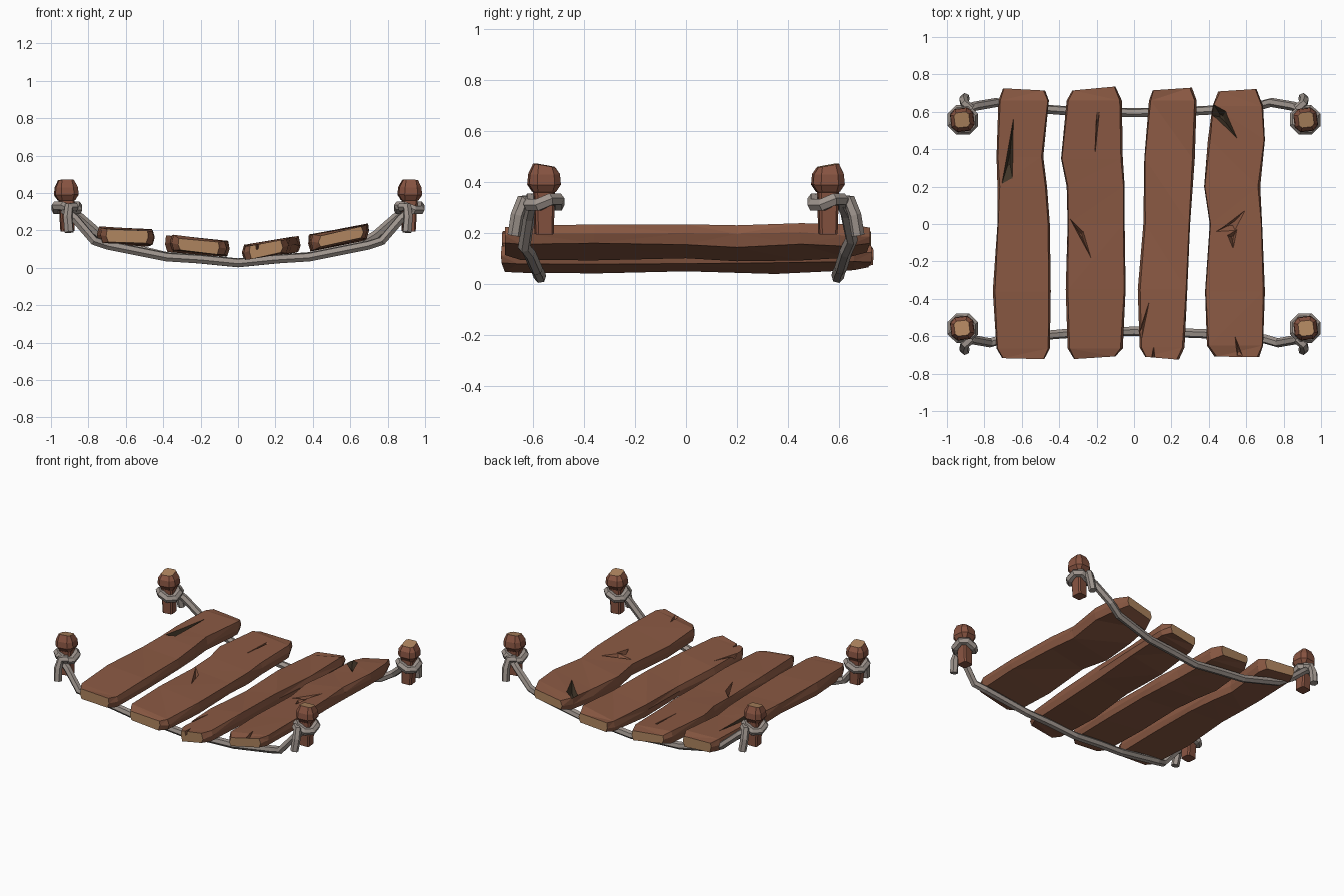
import bpy, bmesh, math, random
from mathutils import Vector, Matrix

if "Cube" in bpy.data.objects:
    bpy.data.objects.remove(bpy.data.objects["Cube"])

random.seed(4)


def material(name, rgb):
    m = bpy.data.materials.new(name)
    m.diffuse_color = (*rgb, 1)
    m.use_nodes = True
    m.node_tree.nodes["Principled BSDF"].inputs["Base Color"].default_value = m.diffuse_color
    return m


WOOD = material("brown wood", (0.255, 0.1, 0.056))
GRAIN = material("cut end grain", (0.43, 0.235, 0.115))
DARK = material("dark crack", (0.05, 0.034, 0.02))
POST = material("reddish post wood", (0.245, 0.088, 0.053))
ROPE = material("grey rope", (0.34, 0.295, 0.265))


def make_object(name, bm, mats):
    bmesh.ops.recalc_face_normals(bm, faces=bm.faces)
    me = bpy.data.meshes.new(name)
    bm.to_mesh(me)
    bm.free()
    for m in mats:
        me.materials.append(m)
    ob = bpy.data.objects.new(name, me)
    bpy.context.collection.objects.link(ob)
    return ob


def skin(bm, rings):
    """Join rings of points into a closed, capped solid."""
    rows = [[bm.verts.new(p) for p in r] for r in rings]
    n = len(rows[0])
    for a, b in zip(rows, rows[1:]):
        for i in range(n):
            j = (i + 1) % n
            bm.faces.new((a[i], a[j], b[j], b[i]))
    bm.faces.new(rows[0])
    bm.faces.new(rows[-1])


# ---- planks: outline stations (y, left x, right x) ----
def plank(name, top, slope, stations, cracks):
    cx = sum(l + r for _, l, r in stations) / (2 * len(stations))
    thick, rings = 0.083, []
    for k, (y, l, r) in enumerate(stations):
        end = k in (0, len(stations) - 1)
        d = 0.009 if end else 0.0
        e, g = random.uniform(0.003, 0.014), random.uniform(0.003, 0.014)
        skew = random.uniform(-0.012, 0.012) if end else 0
        section = [(l + 0.012, -thick + d), (l, -thick * 0.5), (l + e, -d),
                   (r - g, -d), (r, -thick * 0.5), (r - 0.012, -thick + d)]
        rings.append([(x, y + skew * (x - cx) / 0.1,
                       top + slope * (x - cx) + z + random.uniform(-0.007, 0.007))
                      for x, z in section])
    bm = bmesh.new()
    skin(bm, rings)
    bmesh.ops.recalc_face_normals(bm, faces=bm.faces)
    for f in bm.faces:
        f.material_index = 1 if abs(f.normal.y) > 0.75 else 0
    bmesh.ops.triangulate(bm, faces=[f for f in bm.faces if len(f.verts) == 4])
    ob = make_object(name, bm, (WOOD, GRAIN, DARK))

    # wedge shaped cracks cut into the top
    for mat, outline in cracks:
        c = sum((Vector(p) for p in outline), Vector((0, 0))) / len(outline)
        cut = bmesh.new()
        skin(cut, [[(*(c + (Vector(p) - c) * s), top + slope * (p[0] - cx) + h)
                    for p in outline] for s, h in ((0.25, -0.04), (1.6, 0.03))])
        for f in cut.faces:
            f.material_index = mat
        cutter = make_object("crack_cutter", cut, (WOOD, GRAIN, DARK))
        cutter.hide_render = True
        mod = ob.modifiers.new("crack", 'BOOLEAN')
        mod.operation, mod.solver, mod.object = 'DIFFERENCE', 'EXACT', cutter
        bpy.context.view_layer.objects.active = ob
        bpy.ops.object.modifier_apply(modifier=mod.name)
        bpy.data.objects.remove(cutter)


plank("plank_1", 0.21, -0.07,
      [(-.72, -.705, -.48), (-.665, -.735, -.45), (-.36, -.755, -.445), (0, -.73, -.45),
       (.2, -.73, -.465), (.36, -.735, -.485), (.66, -.725, -.455), (.72, -.70, -.475)],
      [(2, ((-.645, .56), (-.705, .22), (-.65, .25)))])
plank("plank_2", 0.16, -0.08,
      [(-.715, -.32, -.10), (-.665, -.355, -.06), (-.35, -.365, -.045), (0, -.355, -.05),
       (.2, -.36, -.05), (.35, -.39, -.06), (.66, -.36, -.065), (.725, -.33, -.10)],
      [(0, ((-.35, .04), (-.27, -.04), (-.23, -.18))), (0, ((-.185, .6), (-.2, .6), (-.21, .36)))])
plank("plank_3", 0.143, 0.15,
      [(-.72, .06, .24), (-.66, .03, .27), (-.35, .02, .285), (0, .05, .30),
       (.35, .055, .325), (.66, .08, .335), (.72, .10, .31)],
      [(0, ((.08, -.42), (.02, -.6), (.04, -.62))), (0, ((.105, -.65), (.09, -.73), (.115, -.73)))])
plank("plank_4", 0.207, 0.2,
      [(-.71, .43, .67), (-.65, .39, .69), (-.36, .38, .70), (0, .405, .685),
       (.2, .375, .675), (.45, .395, .70), (.63, .42, .69), (.715, .45, .655)],
      [(2, ((.425, .64), (.42, .58), (.55, .46), (.49, .6))),
       (0, ((.59, .07), (.44, -.04), (.54, -.03))), (0, ((.5, -.06), (.53, -.13), (.55, -.03))),
       (0, ((.54, -.6), (.55, -.71), (.585, -.71)))])


# ---- ropes ----
def rope(name, pts, radius, cyclic=False):
    cu = bpy.data.curves.new(name, 'CURVE')
    cu.dimensions = '3D'
    cu.bevel_depth, cu.bevel_resolution, cu.use_fill_caps = radius, 1, True
    sp = cu.splines.new('POLY')
    sp.points.add(len(pts) - 1)
    for p, co in zip(sp.points, pts):
        p.co = (*co, 1)
    sp.use_cyclic_u = cyclic
    sp.use_smooth = False
    cu.materials.append(ROPE)
    ob = bpy.data.objects.new(name, cu)
    bpy.context.collection.objects.link(ob)
    bpy.ops.object.select_all(action='DESELECT')
    ob.select_set(True)
    bpy.context.view_layer.objects.active = ob
    bpy.ops.object.convert(target='MESH')


# half of each sagging rope, from the post to the middle; the back one hangs tighter
FRONT = [(.935, .605, .315), (.87, .617, .262), (.77, .635, .145), (.70, .615, .122),
         (.38, .587, .058), (.2, .58, .047)]
BACK = [(.92, .605, .325), (.85, .63, .275), (.735, .65, .175), (.65, .627, .125),
        (.38, .607, .06), (.2, .6, .047)]
for side, label, half, mid in ((-1, "front", FRONT, .573), (1, "back", BACK, .595)):
    line = [(-x, side * y, z) for x, y, z in half] + [(0, side * mid, .027)]
    line += [(x, side * y, z) for x, y, z in reversed(half)]
    rope(label + "_rope", line, 0.025)


# ---- posts with knotted rope loops ----
def octagon(w, z, flat):
    a, b = w / 2, w / 2 * flat
    return [(x, y, z) for x, y in ((a, -b), (a, b), (b, a), (-b, a),
                                   (-a, b), (-a, -b), (-b, -a), (b, -a))]


for sx, xl in ((-1, "left"), (1, "right")):
    for sy, yl in ((-1, "front"), (1, "back")):
        tag = f"{yl}_{xl}"
        px, py = sx * .915, sy * .557
        bm = bmesh.new()
        skin(bm, [octagon(*r) for r in ((.07, .195, .75), (.08, .36, .75), (.09, .363, .65),
                                        (.125, .39, .55), (.118, .43, .55), (.08, .472, .65))])
        bmesh.ops.recalc_face_normals(bm, faces=bm.faces)
        for f in bm.faces:
            f.material_index = 1 if f.normal.z > 0.9 else 0
        # slightly sloping worn top
        for v in bm.verts:
            if v.co.z > .46:
                v.co.z -= .014 * (1 - sy * v.co.y / .04) / 2
        bmesh.ops.rotate(bm, verts=bm.verts, cent=(0, 0, .3),
                         matrix=Matrix.Rotation(sx * .03, 3, 'Y') @ Matrix.Rotation(.12, 3, 'Z'))
        bmesh.ops.translate(bm, verts=bm.verts, vec=(px, py, 0))
        make_object(tag + "_post", bm, (POST, GRAIN))

        ring = []
        for i in range(8):
            a = math.tau * (i + 0.5) / 8
            ring.append((px + .062 * math.cos(a), py + .06 * math.sin(a),
                         .32 + .015 * math.sin(a * 2)))
        rope(tag + "_rope_loop", ring, 0.0265, True)
        rope(tag + "_rope_tail", [(px - sx * .045, py + sy * .055, .325),
                                  (px - sx * .01, py + sy * .085, .325),
                                  (px - sx * .005, py + sy * .105, .27),
                                  (px - sx * .012, py + sy * .118, .19)], 0.026)
